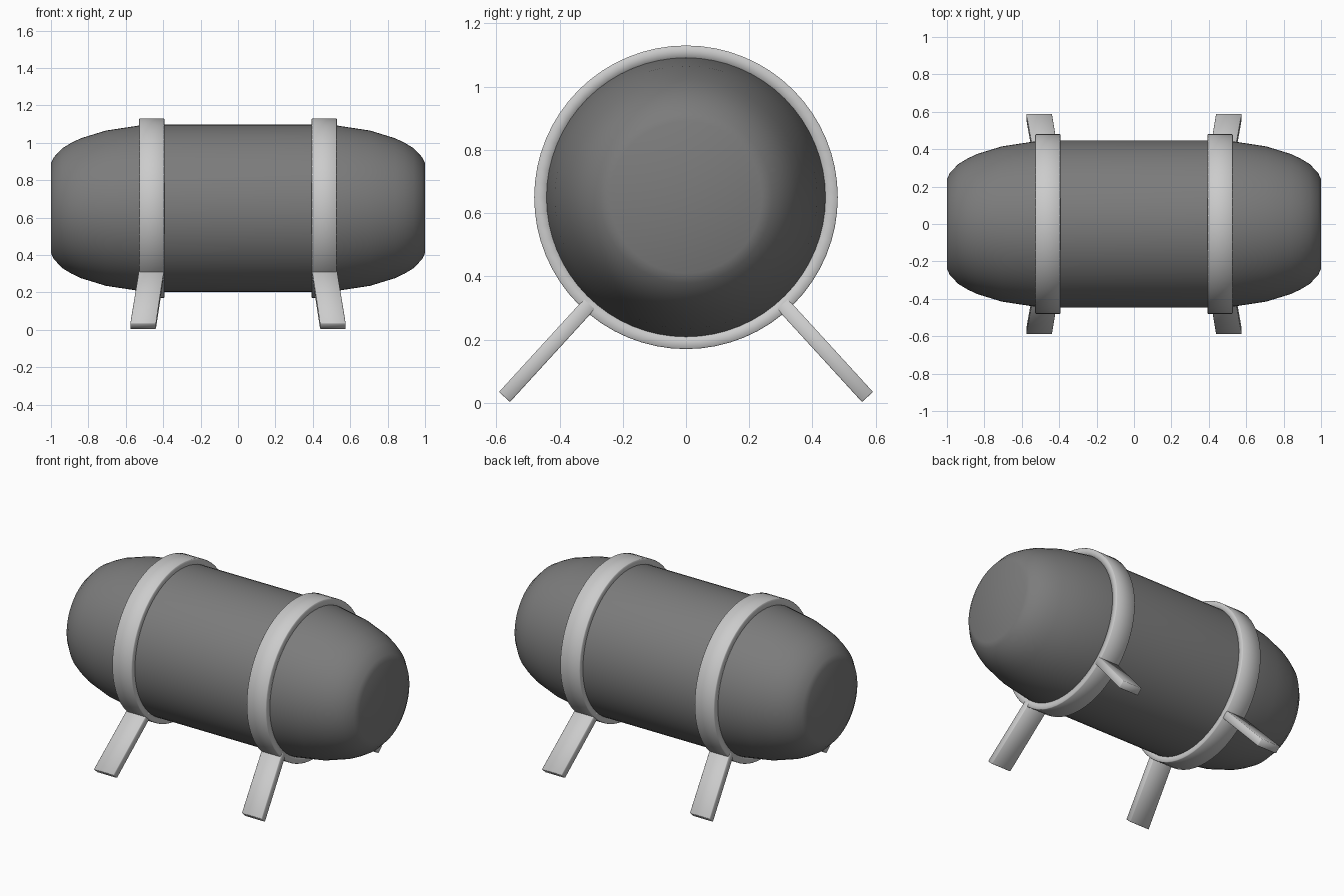
import bpy, bmesh, math
from mathutils import Vector

if "Cube" in bpy.data.objects:
    bpy.data.objects.remove(bpy.data.objects["Cube"])

AXIS_Z = 0.65
SIDES = 64

# Dark paint for the tank
dark = bpy.data.materials.new("dark_grey")
dark.diffuse_color = (0.2, 0.2, 0.2, 1)
dark.use_nodes = True
dark.node_tree.nodes["Principled BSDF"].inputs["Base Color"].default_value = dark.diffuse_color


def finish(bm, name, angle):
    bmesh.ops.recalc_face_normals(bm, faces=bm.faces)
    mesh = bpy.data.meshes.new(name)
    bm.to_mesh(mesh)
    bm.free()
    ob = bpy.data.objects.new(name, mesh)
    bpy.context.collection.objects.link(ob)
    bpy.ops.object.select_all(action='DESELECT')
    ob.select_set(True)
    bpy.context.view_layer.objects.active = ob
    bpy.ops.object.shade_smooth_by_angle(angle=math.radians(angle))
    return ob


def lathe(name, profile, closed, angle):
    """Revolve (x, radius) points around the tank axis."""
    bm = bmesh.new()
    rings = []
    for x, r in profile:
        rings.append([bm.verts.new((x, r * math.cos(a), AXIS_Z + r * math.sin(a)))
                      for a in (2 * math.pi * i / SIDES for i in range(SIDES))])
    pairs = list(zip(rings, rings[1:]))
    if closed:
        pairs.append((rings[-1], rings[0]))
    else:
        bm.faces.new(rings[0])
        bm.faces.new(rings[-1])
    for a, b in pairs:
        for i in range(SIDES):
            j = (i + 1) % SIDES
            bm.faces.new((a[i], a[j], b[j], b[i]))
    return finish(bm, name, angle)


def leg(name, sx, sy):
    """Flat bar running radially out of the strap, splayed along x."""
    bm = bmesh.new()
    top, foot = Vector((0.30, 0.318)), Vector((0.574, 0.0185))
    d = (foot - top).normalized()
    side = Vector((-d.y, d.x)) * 0.0235
    loops = []
    for p, x0, x1 in ((top, 0.393, 0.527), (foot, 0.439, 0.576)):
        loops.append([bm.verts.new((sx * x, sy * (p + s * side).x, (p + s * side).y))
                      for x, s in ((x0, -1), (x1, -1), (x1, 1), (x0, 1))])
    bm.faces.new(loops[0])
    bm.faces.new(loops[1])
    for i in range(4):
        j = (i + 1) % 4
        bm.faces.new((loops[0][i], loops[0][j], loops[1][j], loops[1][i]))
    bmesh.ops.bevel(bm, geom=list(bm.edges), offset=0.003, segments=1,
                    profile=0.5, affect='EDGES')
    return finish(bm, name, 100)


# Tank body with domed, flat-tipped ends
half = [(1.0, 0.24), (0.985, 0.272), (0.94, 0.32), (0.89, 0.35), (0.84, 0.374),
        (0.706, 0.415), (0.535, 0.441), (0.40, 0.447)]
tank = lathe("tank_body", [(-x, r) for x, r in half] + half[::-1], False, 70)
tank.data.materials.append(dark)

# Straps and their splayed legs
for sx, end in ((-1, "left"), (1, "right")):
    strap = [(0.394, 0.435), (0.394, 0.477), (0.397, 0.480),
             (0.525, 0.480), (0.528, 0.477), (0.528, 0.435)]
    lathe(end + "_strap", [(sx * x, r) for x, r in strap], True, 100)
    for sy, face in ((-1, "front"), (1, "back")):
        leg(f"{face}_{end}_leg", sx, sy)
